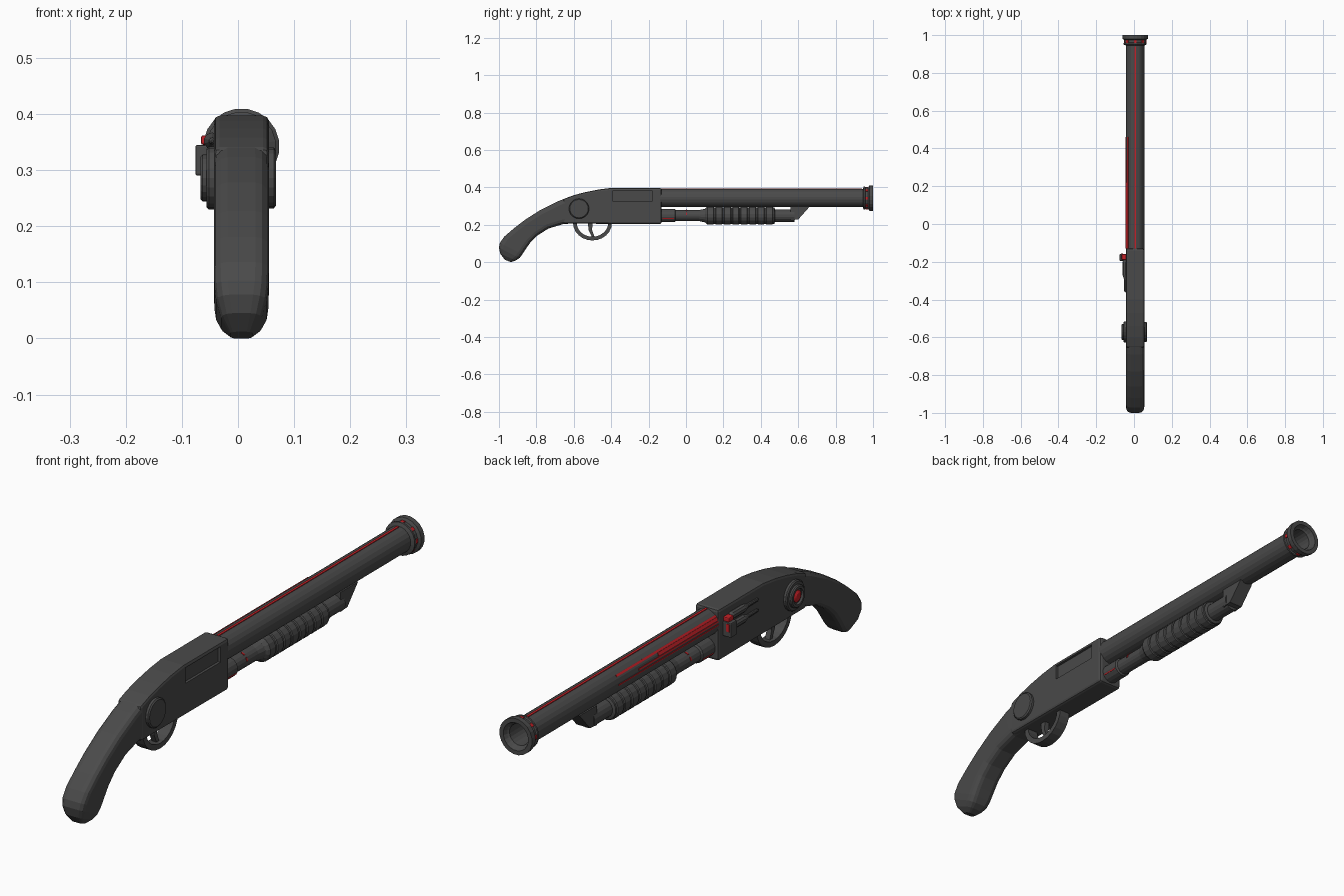
import bpy, bmesh, math
from mathutils import Matrix, Vector

if "Cube" in bpy.data.objects:
    bpy.data.objects.remove(bpy.data.objects["Cube"])

CX, BZ, MZ = 0.006, 0.342, 0.249   # shared x centre, barrel axis height, tube axis height


def material(name, colour):
    m = bpy.data.materials.new(name)
    m.diffuse_color = (*colour, 1)
    m.use_nodes = True
    m.node_tree.nodes["Principled BSDF"].inputs["Base Color"].default_value = m.diffuse_color
    return m


GREY = material("dark grey metal", (0.068, 0.068, 0.068))
RED = material("red glow", (0.55, 0.015, 0.02))


def finish(name, bm, mat):
    bmesh.ops.recalc_face_normals(bm, faces=bm.faces)
    me = bpy.data.meshes.new(name)
    bm.to_mesh(me)
    bm.free()
    me.materials.append(mat)
    ob = bpy.data.objects.new(name, me)
    bpy.context.collection.objects.link(ob)
    return ob


def loft(name, rings, mat):
    """Skin closed rings of points and cap both ends."""
    bm = bmesh.new()
    vs = [[bm.verts.new(p) for p in r] for r in rings]
    n = len(vs[0])
    for a, b in zip(vs, vs[1:]):
        for i in range(n):
            j = (i + 1) % n
            bm.faces.new((a[i], a[j], b[j], b[i]))
    bm.faces.new(vs[0])
    bm.faces.new(vs[-1])
    return finish(name, bm, mat)


def lathe_y(name, prof, x, z, mat, sides=20):
    """Turned part along y; prof is (radius, y)."""
    ang = [2 * math.pi * (i + 0.5) / sides for i in range(sides)]
    return loft(name, [[(x + r * math.cos(a), y, z + r * math.sin(a)) for a in ang]
                       for r, y in prof], mat)


def disc_x(name, prof, y, z, mat, sides=20):
    """Turned part along x; prof is (radius, x)."""
    ang = [2 * math.pi * i / sides for i in range(sides)]
    return loft(name, [[(x, y + r * math.cos(a), z + r * math.sin(a)) for a in ang]
                       for r, x in prof], mat)


def extrude_x(name, pts, x0, x1, mat, bevel=0):
    """Side profile of (y, z) points given thickness in x."""
    ob = loft(name, [[(x, y, z) for y, z in pts] for x in (x0, x1)], mat)
    if bevel:
        b = ob.modifiers.new("bevel", 'BEVEL')
        b.width, b.segments, b.limit_method = bevel, 2, 'ANGLE'
        b.angle_limit = math.radians(40)
    return ob


def box(name, lo, hi, mat, bevel=0):
    return extrude_x(name, [(lo[1], lo[2]), (hi[1], lo[2]), (hi[1], hi[2]), (lo[1], hi[2])],
                     lo[0], hi[0], mat, bevel)


def stripe(name, angle, r, cz, y0, y1, w, mat=RED):
    """Thin plate lying on a tube at an angle measured from +x."""
    bm = bmesh.new()
    rot = Matrix.Rotation(-math.radians(angle), 4, 'Y')
    m = Matrix.Translation((CX, (y0 + y1) / 2, cz)) @ rot @ Matrix.Translation((r, 0, 0)) \
        @ Matrix.Diagonal((0.004, y1 - y0, w, 1))
    bmesh.ops.create_cube(bm, size=1, matrix=m)
    return finish(name, bm, mat)


# receiver with recessed ejection port
top = [(-0.13, 0.397), (-0.40, 0.397), (-0.47, 0.388), (-0.54, 0.374), (-0.60, 0.358), (-0.655, 0.338)]
receiver = extrude_x("receiver", [(-0.13, 0.204)] + top + [(-0.655, 0.206)], -0.043, 0.055, GREY, 0.01)
port = box("port_cutter", (0.045, -0.39, 0.325), (0.09, -0.183, 0.383), GREY)
port.hide_render = True
port.hide_viewport = True
port.display_type = 'WIRE'
cut = receiver.modifiers.new("port", 'BOOLEAN')
cut.object, cut.operation, cut.solver = port, 'DIFFERENCE', 'EXACT'

# curved pistol stock: top point, bottom point, half width for each section
sections = [
    (-0.63, 0.347, -0.62, 0.206, 0.048), (-0.69, 0.323, -0.655, 0.204, 0.049),
    (-0.78, 0.278, -0.735, 0.180, 0.049), (-0.86, 0.227, -0.795, 0.142, 0.049),
    (-0.92, 0.181, -0.832, 0.105, 0.049), (-0.972, 0.136, -0.857, 0.070, 0.049),
    (-0.995, 0.103, -0.875, 0.042, 0.048), (-1.0, 0.078, -0.890, 0.022, 0.045),
    (-0.993, 0.045, -0.910, 0.009, 0.036), (-0.968, 0.012, -0.935, 0.0, 0.020)]
rings = []
for ty, tz, by, bz, hw in sections:
    t, b = Vector((CX, ty, tz)), Vector((CX, by, bz))
    mid, up = (t + b) / 2, (t - b).normalized()
    hh = (t - b).length / 2
    cr = min(0.024, hw * 0.55, hh * 0.6)
    ring = []
    for q, (sx, sz) in enumerate([(1, 1), (-1, 1), (-1, -1), (1, -1)]):
        for k in range(4):
            a = math.radians(90 * q + 30 * k)
            ring.append(mid + Vector((sx * (hw - cr) + cr * math.cos(a), 0, 0))
                        + up * (sz * (hh - cr) + cr * math.sin(a)))
    rings.append(ring)
loft("stock", rings, GREY)

# barrel with flared, hollow muzzle
lathe_y("barrel", [(0.049, -0.14), (0.049, 0.945), (0.062, 0.95), (0.062, 0.957), (0.057, 0.96),
                   (0.057, 0.974), (0.068, 0.98), (0.068, 1.0), (0.052, 1.0), (0.046, 0.985),
                   (0.040, 0.98), (0.040, 0.88)], CX, BZ, GREY)

# red lines on the barrel and lights round the muzzle
stripe("top_line", 90, 0.049, BZ, -0.13, 0.94, 0.009)
for i, (a, y1, w) in enumerate([(141, 0.46, 0.008), (153, 0.22, 0.011), (166, 0.34, 0.006), (180, 0.46, 0.004)]):
    stripe(f"side_line_{i}", a, 0.049, BZ, -0.13, y1, w)
for i in range(8):
    stripe(f"muzzle_light_{i}", 90 + i * 45, 0.058, BZ, 0.959, 0.973, 0.014)

# magazine tube with neck, and pump grip with ridges
lathe_y("magazine_tube", [(0.036, -0.14), (0.036, -0.06), (0.030, -0.055), (0.030, 0.07), (0.038, 0.105),
                          (0.034, 0.12), (0.034, 0.58)], CX, MZ, GREY, 16)
pump = [(0.036, 0.10), (0.044, 0.108)]
for i in range(8):
    y = 0.115 + i * 0.045
    pump += [(0.049, y), (0.049, y + 0.032), (0.045, y + 0.035), (0.045, y + 0.042)]
pump += [(0.036, 0.475)]
lathe_y("pump_grip", pump, CX, MZ, GREY, 16)
extrude_x("tube_bracket", [(0.56, 0.225), (0.60, 0.228), (0.662, 0.298), (0.56, 0.298)], -0.022, 0.034, GREY)
for i, a in enumerate([-25, 205]):
    stripe(f"tube_line_{i}", a, 0.0355, MZ, -0.125, -0.065, 0.004)
for i in range(4):
    stripe(f"tube_mark_{i}", 20 + i * 46, 0.0295, MZ, 0.0, 0.006, 0.014)

# trigger guard (half oval loop) and trigger
arc = [math.pi * (1 + i / 12) for i in range(13)]
outer = [(-0.5 + 0.104 * math.cos(a), 0.21 + 0.094 * math.sin(a)) for a in arc]
inner = [(-0.5 + 0.084 * math.cos(a), 0.21 + 0.074 * math.sin(a)) for a in reversed(arc)]
extrude_x("trigger_guard", outer + inner, -0.016, 0.028, GREY)
extrude_x("trigger", [(-0.525, 0.21), (-0.52, 0.17), (-0.505, 0.138), (-0.49, 0.138),
                      (-0.502, 0.17), (-0.50, 0.21)], -0.004, 0.016, GREY)

# round side plates, the left one ringed with a red centre
disc_x("right_disc", [(0.054, 0.04), (0.054, 0.064), (0.049, 0.068)], -0.572, 0.286, GREY)
disc_x("left_disc", [(0.056, -0.03), (0.056, -0.052), (0.052, -0.056), (0.042, -0.056), (0.042, -0.063),
                     (0.038, -0.067), (0.029, -0.067), (0.029, -0.058)], -0.572, 0.286, GREY)
disc_x("left_disc_light", [(0.022, -0.05), (0.022, -0.062), (0.014, -0.067)], -0.572, 0.286, RED)

# clip on the left side with red inlays and two tapered pins
box("side_clip", (-0.076, -0.195, 0.29), (-0.04, -0.158, 0.345), GREY, 0.004)
box("side_clip_cap", (-0.066, -0.19, 0.345), (-0.04, -0.16, 0.362), RED, 0.004)
box("side_clip_light", (-0.070, -0.160, 0.312), (-0.058, -0.155, 0.34), RED)
for i, z in enumerate([0.352, 0.312]):
    lathe_y(f"side_pin_{i}", [(0.010, -0.19), (0.015, -0.20), (0.015, -0.27), (0.007, -0.295),
                              (0.006, -0.355), (0.002, -0.362)], -0.046, z, GREY, 10)
